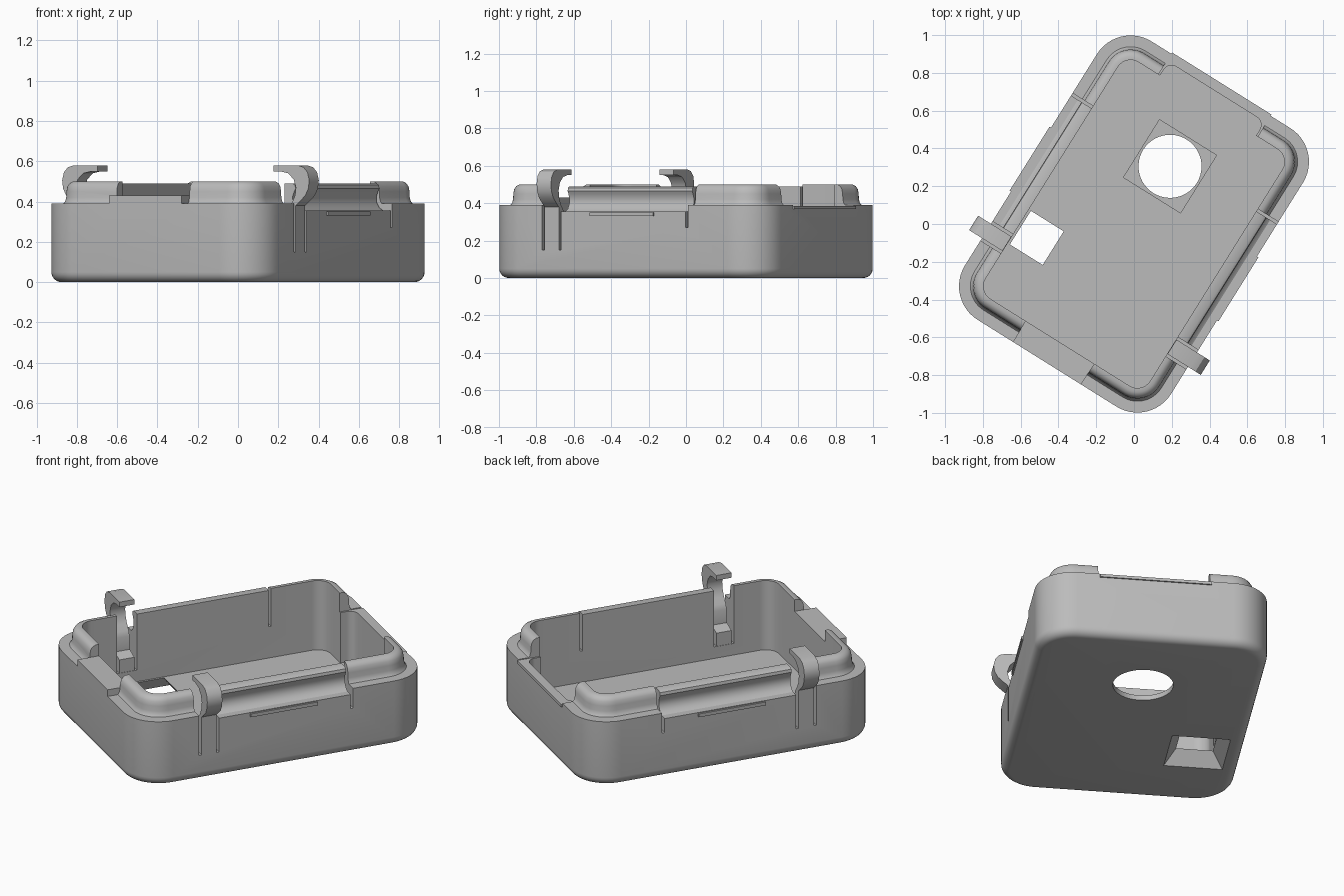
import bpy, bmesh, math
from mathutils import Matrix

if "Cube" in bpy.data.objects:
    bpy.data.objects.remove(bpy.data.objects["Cube"])

W, L, R = 0.643, 0.869, 0.21          # half width, half length, corner radius
TURN = Matrix.Rotation(math.radians(-32), 4, 'Z')

grey = bpy.data.materials.new("grey_plastic")
grey.diffuse_color = (0.5, 0.5, 0.5, 1)
grey.use_nodes = True
grey.node_tree.nodes["Principled BSDF"].inputs["Base Color"].default_value = grey.diffuse_color


def make(name, rings):
    """Closed solid skinned through matching rings of points."""
    bm = bmesh.new()
    vs = [[bm.verts.new(p) for p in ring] for ring in rings]
    n = len(vs[0])
    for a, b in zip(vs, vs[1:]):
        for i in range(n):
            bm.faces.new((a[i], a[(i + 1) % n], b[(i + 1) % n], b[i]))
    bm.faces.new(vs[0][::-1])
    bm.faces.new(vs[-1])
    bmesh.ops.recalc_face_normals(bm, faces=bm.faces)
    me = bpy.data.meshes.new(name)
    bm.to_mesh(me)
    bm.free()
    me.materials.append(grey)
    ob = bpy.data.objects.new(name, me)
    bpy.context.collection.objects.link(ob)
    return ob


def rounded(w, l, r, z, cx=0, cy=0, steps=12):
    pts = []
    for k, (sx, sy) in enumerate([(1, 1), (-1, 1), (-1, -1), (1, -1)]):
        for i in range(steps + 1):
            a = math.pi / 2 * (k + i / steps)
            pts.append((cx + sx * (w - r) + r * math.cos(a),
                        cy + sy * (l - r) + r * math.sin(a), z))
    return pts


def rect(x0, x1, y0, y1, z, m=0):
    return [(x0 - m, y0 - m, z), (x1 + m, y0 - m, z), (x1 + m, y1 + m, z), (x0 - m, y1 + m, z)]


def box(name, x0, x1, y0, y1, z0, z1):
    return make(name, [rect(x0, x1, y0, y1, z0), rect(x0, x1, y0, y1, z1)])


def extrude_y(name, profile, y0, y1, side):
    return make(name, [[(side * x, y, z) for x, z in profile] for y in (y0, y1)])


def combine(ob, tool, op='DIFFERENCE'):
    mod = ob.modifiers.new("cut", 'BOOLEAN')
    mod.operation, mod.solver, mod.object = op, 'EXACT', tool
    bpy.context.view_layer.objects.active = ob
    bpy.ops.object.modifier_apply(modifier=mod.name)
    bpy.data.objects.remove(tool)


def cut(ob, *bounds):
    combine(ob, box("cutter", *bounds))


# Shell: rounded base, ledge, raised lip, inner wall and floor
profile = [(0.05 * (1 - math.sin(math.pi / 12 * i)), 0.05 * (1 - math.cos(math.pi / 12 * i)))
           for i in range(7)]
profile += [(0, 0.39), (0.06, 0.39), (0.068, 0.40), (0.074, 0.42), (0.075, 0.45),
            (0.08, 0.475), (0.09, 0.49), (0.108, 0.5), (0.13, 0.5), (0.13, 0.08)]
shell = make("case_shell", [rounded(W - d, L - d, R - d, z) for d, z in profile])

# Front end: filled notch in the lip
cut(shell, -0.213, 0.213, -0.95, -0.68, 0.42, 0.6)
combine(shell, box("filler", -0.213, 0.213, -L, -0.739, 0.36, 0.43), 'UNION')

# Back end: thinned wall and wide opening in the lip
combine(shell, make("cutter", [rounded(0.3, 0.1125, 0.05, z, 0, 0.7125) for z in (0.08, 0.6)]))
cut(shell, -0.31, 0.31, 0.68, 0.95, 0.385, 0.6)

# Floor: square recess with a round hole, and a flared square hole
cut(shell, -0.178, 0.178, 0.18, 0.54, 0.03, 0.2)
combine(shell, make("cutter", [[(0.167 * math.cos(math.tau * i / 48),
                                 0.36 + 0.167 * math.sin(math.tau * i / 48), z)
                                for i in range(48)] for z in (-0.1, 0.2)]))
hole = (-0.5, -0.295, -0.44, -0.23)
combine(shell, make("cutter", [rect(*hole, -0.01, 0.0675), rect(*hole, 0.08), rect(*hole, 0.12)]))

# Side profiles (distance from centre line, height)
latch_profile = [(0.643, 0.14), (0.643, 0.38), (0.668, 0.40), (0.70, 0.43), (0.718, 0.465),
                 (0.723, 0.505), (0.713, 0.545), (0.69, 0.57), (0.655, 0.58), (0.515, 0.58),
                 (0.515, 0.55), (0.555, 0.55), (0.60, 0.54), (0.632, 0.51), (0.645, 0.47),
                 (0.64, 0.43), (0.62, 0.39), (0.595, 0.36), (0.583, 0.33), (0.58, 0.25),
                 (0.515, 0.23), (0.515, 0.14)]
groove_profile = [(0.643, 0.35), (0.643, 0.355), (0.60, 0.355), (0.578, 0.368), (0.562, 0.395),
                  (0.56, 0.425), (0.57, 0.45), (0.578, 0.465), (0.574, 0.482), (0.56, 0.49),
                  (0.513, 0.49), (0.513, 0.35)]

parts = [shell]
for side, label in ((-1, "left"), (1, "right")):
    x0, x1 = sorted((side * 0.45, side * 0.75))
    cut(shell, x0, x1, -0.505, -0.385, 0.15, 0.6)     # latch slot
    cut(shell, x0, x1, -0.39, 0.402, 0.355, 0.6)      # lowered ledge
    cut(shell, x0, x1, 0.40, 0.415, 0.27, 0.6)        # relief slit
    combine(shell, extrude_y("lip", groove_profile, -0.385, 0.40, side), 'UNION')
    parts.append(extrude_y(label + "_latch", latch_profile, -0.49, -0.40, side))
    a, b = sorted((side * 0.63, side * 0.652))
    parts.append(box(label + "_catch_ridge", a, b, -0.2, 0.2, 0.33, 0.35))
parts.append(box("back_catch_ridge", -0.31, 0.31, 0.85, 0.877, 0.368, 0.385))

# Turn every part and smooth the rounded surfaces
for ob in parts:
    ob.data.transform(TURN)
    bpy.ops.object.select_all(action='DESELECT')
    ob.select_set(True)
    bpy.context.view_layer.objects.active = ob
    bpy.ops.object.shade_smooth_by_angle(angle=math.radians(30))
